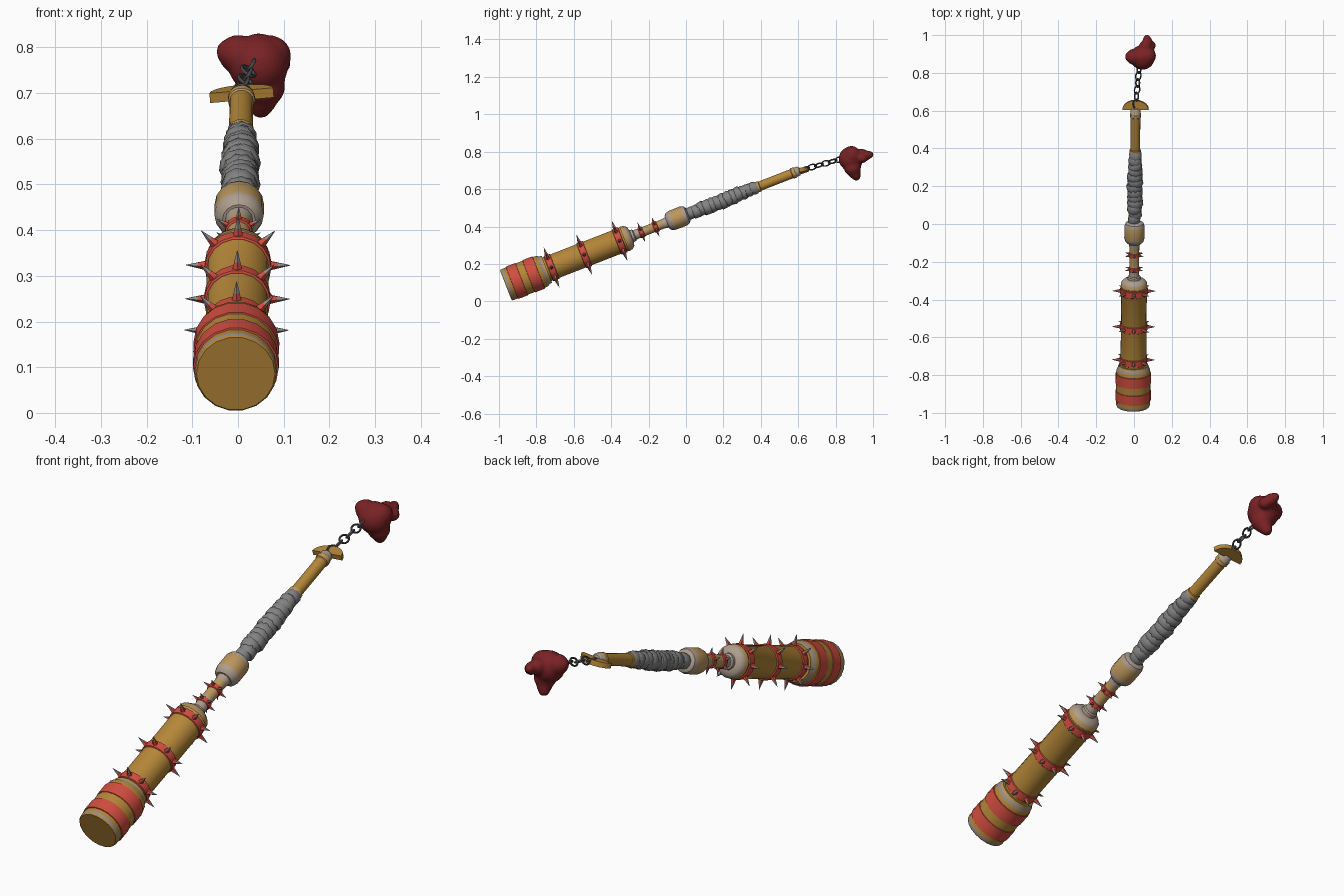
import bpy, bmesh, math, random
from math import pi, sin, cos, radians
from mathutils import Matrix, Vector

random.seed(4)
cube = bpy.data.objects.get("Cube")
if cube:
    bpy.data.objects.remove(cube, do_unlink=True)


def material(name, rgb):
    m = bpy.data.materials.new(name)
    m.use_nodes = True
    m.diffuse_color = (*rgb, 1)
    m.node_tree.nodes["Principled BSDF"].inputs["Base Color"].default_value = (*rgb, 1)
    return m


GOLD = material("gold", (0.46, 0.24, 0.04))
PALE = material("worn pale", (0.42, 0.34, 0.27))
TAN = material("worn gold", (0.5, 0.31, 0.11))
RED = material("red paint", (0.64, 0.075, 0.05))
CLOTH = material("grey cloth", (0.23, 0.23, 0.23))
STEEL = material("dark steel", (0.07, 0.07, 0.075))
TIP = material("spike grey", (0.3, 0.27, 0.26))
HEART = material("dark red", (0.19, 0.016, 0.018))

# Club axis: local z runs from the striking end to the grip end
BASE, END = Vector((-0.005, -0.963, 0.086)), Vector((0.008, 0.61, 0.70))
axis = (END - BASE).normalized()
side = Vector((1, 0, 0))
side = (side - axis * side.dot(axis)).normalized()
CLUB = Matrix((side, axis.cross(side), axis)).transposed().to_4x4()
CLUB.translation = BASE


def finish(name, bm, mats, matrix, angle=35):
    bmesh.ops.recalc_face_normals(bm, faces=bm.faces)
    mesh = bpy.data.meshes.new(name)
    bm.to_mesh(mesh)
    bm.free()
    for m in mats:
        mesh.materials.append(m)
    ob = bpy.data.objects.new(name, mesh)
    bpy.context.collection.objects.link(ob)
    ob.matrix_world = matrix
    if angle:
        bpy.ops.object.select_all(action='DESELECT')
        ob.select_set(True)
        bpy.context.view_layer.objects.active = ob
        bpy.ops.object.shade_smooth_by_angle(angle=radians(angle))
    return ob


def lathe_into(bm, profile, mats, sides, matrix=Matrix()):
    """Profile rows: height, radius, material of the surface up to the next row."""
    rings = [[bm.verts.new(matrix @ Vector((r * cos(2 * pi * i / sides),
                                           r * sin(2 * pi * i / sides), z)))
              for i in range(sides)] for z, r, _ in profile]
    for k in range(len(rings) - 1):
        for i in range(sides):
            j = (i + 1) % sides
            f = bm.faces.new((rings[k][i], rings[k][j], rings[k + 1][j], rings[k + 1][i]))
            f.material_index = mats.index(profile[k][2])
    for ring, m in ((rings[0], profile[0][2]), (rings[-1], profile[-1][2])):
        bm.faces.new(ring).material_index = mats.index(m)


def lathe(name, profile, sides=18):
    mats = list(dict.fromkeys(row[2] for row in profile))
    bm = bmesh.new()
    lathe_into(bm, profile, mats, sides)
    return finish(name, bm, mats, CLUB)


# Striking head with raised red hoops
lathe("head", [
    (0, 0.086, GOLD), (0.006, 0.09, TIP), (0.018, 0.09, GOLD), (0.035, 0.09, RED),
    (0.036, 0.094, RED), (0.09, 0.094, RED), (0.091, 0.091, GOLD), (0.13, 0.091, RED),
    (0.131, 0.094, RED), (0.188, 0.094, RED), (0.189, 0.09, GOLD), (0.21, 0.088, TIP),
    (0.22, 0.08, TAN), (0.235, 0.078, GOLD)])

# Barrel with a worn collar
lathe("barrel", [
    (0.22, 0.068, GOLD), (0.675, 0.068, TAN), (0.68, 0.071, TAN), (0.702, 0.068, PALE),
    (0.716, 0.055, PALE), (0.722, 0.035, PALE)])

# Thin neck, rounded knob and grip
lathe("neck", [
    (0.70, 0.036, PALE), (0.735, 0.034, PALE), (0.74, 0.027, PALE), (0.80, 0.026, TAN),
    (0.90, 0.026, PALE), (0.935, 0.032, PALE)], 14)
lathe("knob", [
    (0.925, 0.036, PALE), (0.935, 0.048, PALE), (0.955, 0.054, TAN), (1.02, 0.054, PALE),
    (1.038, 0.048, PALE), (1.046, 0.034, PALE)], 16)
lathe("grip", [
    (1.04, 0.026, GOLD), (1.43, 0.026, TAN), (1.435, 0.03, TAN), (1.455, 0.03, GOLD),
    (1.458, 0.026, GOLD), (1.64, 0.026, TAN), (1.643, 0.03, TAN), (1.66, 0.03, GOLD),
    (1.664, 0.027, PALE), (1.68, 0.026, PALE), (1.69, 0.018, PALE)], 14)


# Studded bands
def spiked_band(name, t, radius, width, count, reach, base):
    bm = bmesh.new()
    mats = [RED, TIP]
    lathe_into(bm, [(t - width / 2, radius - 0.003, RED), (t - width / 2 + 0.002, radius, RED),
                    (t + width / 2 - 0.002, radius, RED), (t + width / 2, radius - 0.003, RED)],
               mats, 18)
    length = reach - radius
    for i in range(count):
        spin = Matrix.Rotation(2 * pi * i / count - pi / 2, 4, 'Z')
        place = Matrix.Translation((0, 0, t)) @ spin @ Matrix.Rotation(pi / 2, 4, 'Y')
        lathe_into(bm, [(radius - 0.006, base, RED), (radius + length * 0.35, base * 0.6, TIP),
                        (reach, 0.0006, TIP)], mats, 5, place)
    finish(name, bm, mats, CLUB, 25)


for n, t in enumerate((0.262, 0.45, 0.653)):
    spiked_band(f"barrel_band_{n + 1}", t, 0.073, 0.036, 8, 0.114, 0.012)
for n, t in enumerate((0.778, 0.859)):
    spiked_band(f"neck_band_{n + 1}", t, 0.03, 0.024, 6, 0.055, 0.008)

# Cloth wrap: overlapping crooked turns
bm = bmesh.new()
turns = 13
for i in range(turns):
    f = i / (turns - 1)
    r = 0.033 + 0.008 * sin(pi * f) + random.uniform(-0.002, 0.003)
    h = 0.024
    place = (Matrix.Translation((random.uniform(-0.003, 0.003), random.uniform(-0.003, 0.003),
                                 1.063 + 0.36 * f))
             @ Matrix.Rotation(random.uniform(0, 2 * pi), 4, 'Z')
             @ Matrix.Rotation(radians(random.uniform(8, 22)), 4, 'X'))
    lathe_into(bm, [(-h, r * 0.85, CLOTH), (-h * 0.7, r, CLOTH), (h * 0.5, r * 1.04, CLOTH),
                    (h, r * 0.85, CLOTH)], [CLOTH], 10, place)
finish("cloth_wrap", bm, [CLOTH], CLUB, 40)

# Half-round pommel plate
bm = bmesh.new()
outline = [(0.07 * cos(pi * i / 10), 0.052 * sin(pi * i / 10)) for i in range(11)]
face = bm.faces.new([bm.verts.new((x, y, -0.011)) for x, y in outline])
grown = bmesh.ops.extrude_face_region(bm, geom=[face])["geom"]
bmesh.ops.translate(bm, vec=(0, 0, 0.022),
                    verts=[v for v in grown if isinstance(v, bmesh.types.BMVert)])
finish("pommel_plate", bm, [GOLD], Matrix.Translation((0.008, 0.605, 0.695))
       @ Matrix.Rotation(radians(-5), 4, 'Y') @ Matrix.Rotation(radians(14), 4, 'X'), 30)

# Chain of alternating links
start, stop = Vector((0.01, 0.638, 0.708)), Vector((0.026, 0.82, 0.758))
run = (stop - start).to_track_quat('X', 'Z').to_matrix().to_4x4()
links = 6
for i in range(links):
    bpy.ops.mesh.primitive_torus_add(major_radius=0.018, minor_radius=0.0042,
                                     major_segments=14, minor_segments=6)
    link = bpy.context.object
    link.name = f"chain_link_{i + 1}"
    link.data.materials.append(STEEL)
    link.matrix_world = (Matrix.Translation(start.lerp(stop, i / (links - 1))) @ run
                         @ Matrix.Rotation(radians(35 + 90 * (i % 2)), 4, 'X')
                         @ Matrix.Diagonal((1.25, 0.95, 1, 1)))
    bpy.ops.object.shade_smooth_by_angle(angle=radians(60))

# Heart charm: lumps fused into one smooth skin
bm = bmesh.new()
lumps = [
    ((0.045, 0.882, 0.762), 0.066), ((0.0, 0.885, 0.785), 0.043), ((-0.018, 0.885, 0.79), 0.03),
    ((0.07, 0.89, 0.78), 0.047), ((0.045, 0.885, 0.79), 0.042), ((0.058, 0.89, 0.715), 0.046),
    ((0.054, 0.902, 0.685), 0.032), ((0.05, 0.91, 0.668), 0.024), ((0.06, 0.94, 0.782), 0.034),
    ((0.072, 0.965, 0.78), 0.027), ((0.068, 0.983, 0.785), 0.02), ((0.09, 0.945, 0.765), 0.026)]
for pos, r in lumps:
    bmesh.ops.create_icosphere(bm, subdivisions=3, radius=r, matrix=Matrix.Translation(pos))
heart = finish("heart_charm", bm, [HEART], Matrix())
remesh = heart.modifiers.new("fuse", 'REMESH')
remesh.mode = 'VOXEL'
remesh.voxel_size = 0.007
remesh.use_smooth_shade = True
relax = heart.modifiers.new("relax", 'SMOOTH')
relax.factor = 0.5
relax.iterations = 6
